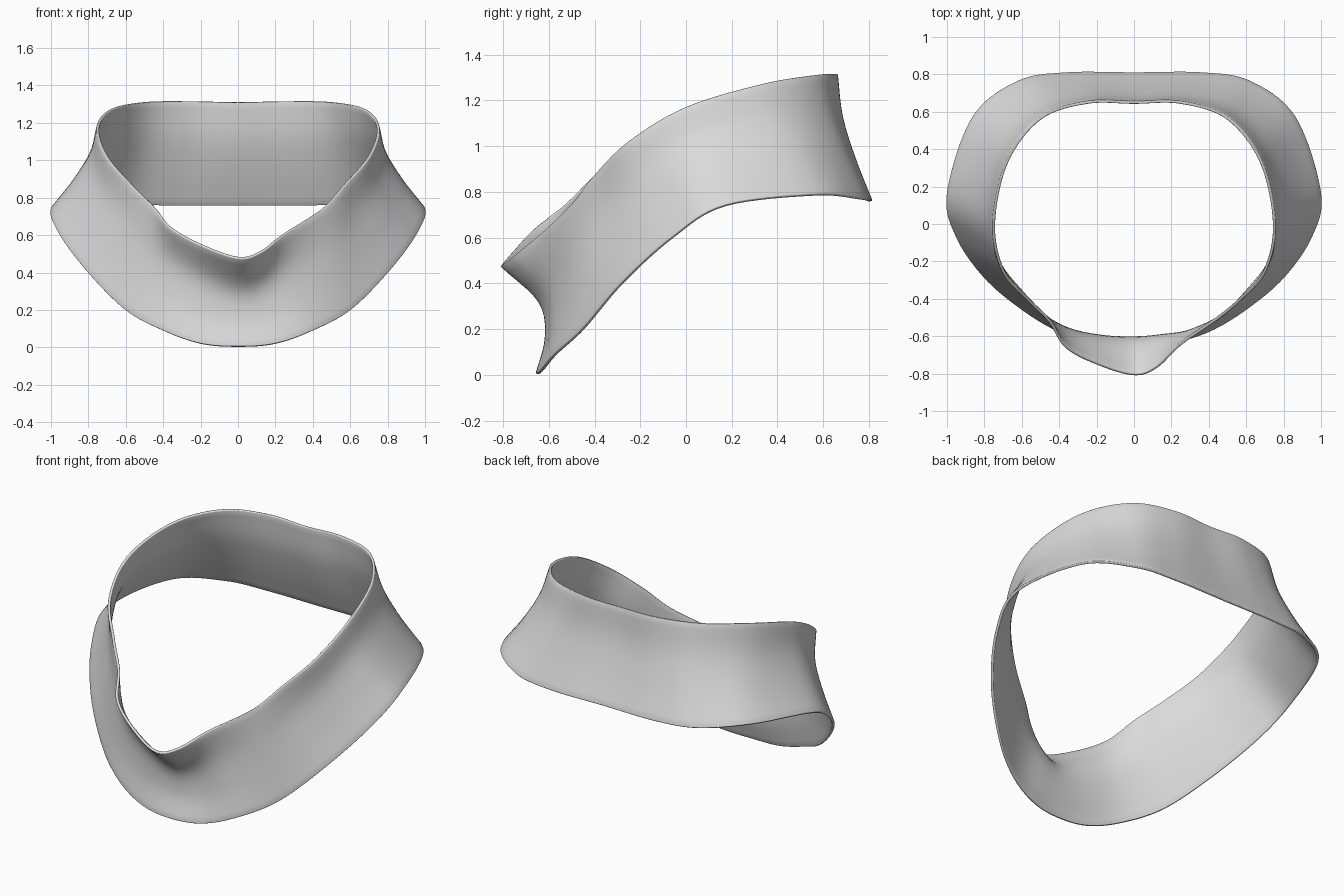
import bpy, bmesh
from mathutils import Vector

if "Cube" in bpy.data.objects:
    bpy.data.objects.remove(bpy.data.objects["Cube"])

# Stations from back centre to front centre (right side):
# upper rim xyz, lower rim xyz, inward pull of the sheet between them
right = [
    ((0, .65, 1.31), (0, .805, .76), .03),
    ((.25, .65, 1.315), (.36, .805, .76), .03),
    ((.50, .565, 1.31), (.62, .76, .77), .03),
    ((.68, .33, 1.27), (.86, .57, .787), .035),
    ((.75, .0, 1.17), (.995, .17, .74), .045),
    ((.70, -.25, 1.02), (.95, -.06, .60), .045),
    ((.57, -.40, .87), (.80, -.28, .40), .03),
    ((.45, -.50, .74), (.60, -.45, .20), .01),
    ((.25, -.64, .61), (.40, -.57, .09), .04),
    ((.12, -.765, .51), (.20, -.63, .02), .10),
    ((0, -.805, .48), (0, -.65, .004), .115),
]
# The left front fold is a little wider
left = list(right)
left[7] = ((.45, -.52, .75), (.60, -.45, .20), .02)
left[8] = ((.36, -.66, .64), (.40, -.57, .09), .06)
left[9] = ((.19, -.75, .545), (.20, -.63, .02), .09)


def flip(p):
    return (-p[0], p[1], p[2])


stations = right + [(flip(a), flip(b), c) for a, b, c in left[9:0:-1]]


def catmull(a, b, c, d, t):
    return .5 * (2 * b + (c - a) * t + (2 * a - 5 * b + 4 * c - d) * t * t
                 + (3 * b - a - 3 * c + d) * t ** 3)


def cross_section(top, low, pull):
    top, low = Vector(top), Vector(low)
    pts = [top]
    for f, k in ((1 / 3, 1.0), (2 / 3, .8)):
        p = top.lerp(low, f)
        inward = Vector((-p.x, -p.y, 0)).normalized()
        pts.append(p + inward * pull * k)
    pts.append(low)
    ext = [2 * pts[0] - pts[1]] + pts + [2 * pts[-1] - pts[-2]]
    out = [catmull(*ext[i:i + 4], j / 5) for i in range(3) for j in range(5)]
    return out + [low]


sections = [cross_section(*s) for s in stations]
n, steps = len(sections), 8
rings = []
for i in range(n):
    a, b, c, d = (sections[(i + k) % n] for k in (-1, 0, 1, 2))
    for j in range(steps):
        rings.append([catmull(*q, j / steps) for q in zip(a, b, c, d)])

# Closed flared band
bm = bmesh.new()
grid = [[bm.verts.new(p) for p in ring] for ring in rings]
for i, r in enumerate(grid):
    s = grid[(i + 1) % len(grid)]
    for j in range(len(r) - 1):
        bm.faces.new((r[j], r[j + 1], s[j + 1], s[j]))
bmesh.ops.recalc_face_normals(bm, faces=bm.faces)
mesh = bpy.data.meshes.new("collar_band")
bm.to_mesh(mesh)
bm.free()
band = bpy.data.objects.new("collar_band", mesh)
bpy.context.collection.objects.link(band)

mat = bpy.data.materials.new("light_grey")
mat.diffuse_color = (.7, .7, .7, 1)
mat.use_nodes = True
mat.node_tree.nodes["Principled BSDF"].inputs["Base Color"].default_value = mat.diffuse_color
mesh.materials.append(mat)

# Thin cloth thickness with softened rims
solid = band.modifiers.new("thickness", 'SOLIDIFY')
solid.thickness = .016
solid.offset = 0
bevel = band.modifiers.new("soft_rim", 'BEVEL')
bevel.width = .004
bevel.segments = 2
bevel.limit_method = 'ANGLE'
bevel.angle_limit = 1.0

bpy.context.view_layer.objects.active = band
band.select_set(True)
bpy.ops.object.shade_smooth_by_angle(angle=.8)
